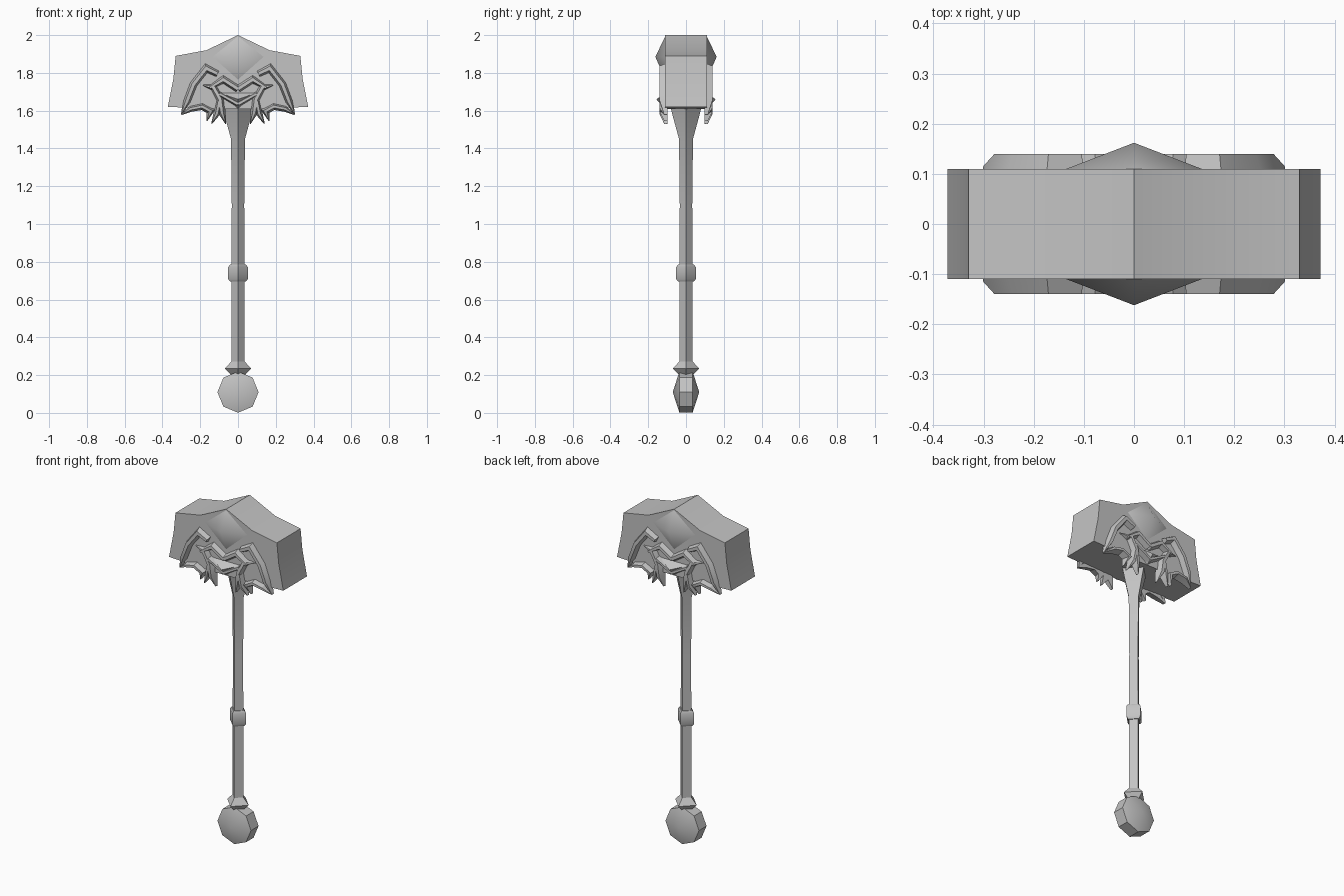
import bpy, bmesh, math
from mathutils import Vector

cube = bpy.data.objects.get("Cube")
if cube:
    bpy.data.objects.remove(cube, do_unlink=True)

# One plain stone-grey material
GREY = (0.55, 0.55, 0.55, 1)
stone = bpy.data.materials.new("stone grey")
stone.use_nodes = True
stone.diffuse_color = GREY
stone.node_tree.nodes["Principled BSDF"].inputs["Base Color"].default_value = GREY


def finish(name, bm, smooth=30):
    """Turn a bmesh into a named, shaded object."""
    bmesh.ops.recalc_face_normals(bm, faces=bm.faces)
    mesh = bpy.data.meshes.new(name)
    bm.to_mesh(mesh)
    bm.free()
    mesh.materials.append(stone)
    obj = bpy.data.objects.new(name, mesh)
    bpy.context.collection.objects.link(obj)
    bpy.ops.object.select_all(action='DESELECT')
    obj.select_set(True)
    bpy.context.view_layer.objects.active = obj
    bpy.ops.object.shade_smooth_by_angle(angle=math.radians(smooth))
    return obj


def loft(bm, rings):
    """Skin a list of equal vertex rings and cap both ends."""
    rings = [[bm.verts.new(p) for p in r] for r in rings]
    n = len(rings[0])
    for a, b in zip(rings, rings[1:]):
        for i in range(n):
            j = (i + 1) % n
            bm.faces.new((a[i], a[j], b[j], b[i]))
    bm.faces.new(rings[0])
    bm.faces.new(rings[-1])


def diamond_shaft(name, profile):
    """Four-sided shaft with its edges on the axes, from (radius, z) pairs."""
    bm = bmesh.new()
    loft(bm, [[(r, 0, z), (0, r, z), (-r, 0, z), (0, -r, z)] for r, z in profile])
    finish(name, bm)


def pyramid(bm, corners, y, apex):
    """Pyramid standing out from the plane at depth y."""
    base = [bm.verts.new((x, y, z)) for x, z in corners]
    tip = bm.verts.new(apex)
    for i, v in enumerate(base):
        bm.faces.new((v, base[(i + 1) % len(base)], tip))
    bm.faces.new(base)


def strand(bm, path, side, mirror):
    """Bevelled relief band along (x, z, half width) points."""
    pts = [Vector((x, z)) for x, z, w in path]
    rings = []
    for i, (x, z, w) in enumerate(path):
        d0 = (pts[i] - pts[max(i - 1, 0)]).normalized()
        d1 = (pts[min(i + 1, len(pts) - 1)] - pts[i]).normalized()
        d = (d0 + d1).normalized()
        miter = 1 / max(d.dot(d1 if d1.length else d0), 0.6)
        n = Vector((-d.y, d.x)) * max(w, 0.002) * miter
        rim = 0.14 if w > 0.004 else 0.115
        ring = []
        for k, y in ((-1, 0.098), (-0.4, rim), (0.4, rim), (1, 0.098)):
            p = pts[i] + n * k
            ring.append((p.x * mirror, y * side, p.y))
        rings.append(ring)
    loft(bm, rings)


# Hammer head: half outline mirrored and extruded
half = [(0.167, 1.92), (0.33, 1.89), (0.342, 1.77), (0.372, 1.62), (0.1, 1.61)]
outline = [(0, 2.0)] + half + [(-x, z) for x, z in reversed(half)]
bm = bmesh.new()
loft(bm, [[(x, y, z) for x, z in outline] for y in (-0.11, 0.11)])
finish("hammer_head", bm)

# Handle with flared top, grip band and lower collar
diamond_shaft("handle", [(0.035, 0.19), (0.035, 0.75), (0.033, 1.1),
                         (0.037, 1.45), (0.075, 1.59), (0.085, 1.63)])
diamond_shaft("grip_band", [(0.042, 0.695), (0.052, 0.708), (0.052, 0.772), (0.042, 0.785)])
diamond_shaft("lower_collar", [(0.035, 0.2), (0.07, 0.235), (0.035, 0.272)])

# Pommel: eight-sided disc with raised pointed faces
R, CZ = 0.109, 0.11
rim = [(R * math.sin(math.tau * i / 8), CZ + R * math.cos(math.tau * i / 8)) for i in range(8)]
bm = bmesh.new()
loops = []
for y in (-0.035, 0.035):
    ring = [bm.verts.new((x, y, z)) for x, z in rim]
    tip = bm.verts.new((0, 2 * y, CZ))
    for i in range(8):
        bm.faces.new((ring[i], ring[(i + 1) % 8], tip))
    loops.append(ring)
for i in range(8):
    j = (i + 1) % 8
    bm.faces.new((loops[0][i], loops[0][j], loops[1][j], loops[1][i]))
finish("pommel", bm)

# Relief bands of one half of the emblem
BANDS = {
    "wing": [(-0.3, 1.58, 0), (-0.27, 1.65, 0.022), (-0.235, 1.74, 0.023),
             (-0.168, 1.825, 0.023), (-0.108, 1.795, 0.02)],
    "foot": [(-0.3, 1.578, 0), (-0.25, 1.61, 0.016), (-0.19, 1.622, 0.018),
             (-0.143, 1.597, 0.018), (-0.165, 1.545, 0)],
    "horn": [(-0.195, 1.735, 0), (-0.13, 1.725, 0.02), (-0.095, 1.66, 0.022),
             (-0.085, 1.59, 0.02), (-0.065, 1.53, 0)],
    "claw": [(-0.1, 1.65, 0.016), (-0.112, 1.585, 0.018), (-0.14, 1.53, 0)],
    "brow": [(-0.15, 1.72, 0.012), (-0.078, 1.765, 0.022), (0, 1.715, 0.022)],
    "cheek": [(-0.1, 1.69, 0.014), (0, 1.635, 0.018)],
}
for side, label in ((-1, "front"), (1, "back")):
    for name, path in BANDS.items():
        bm = bmesh.new()
        for mirror in (1, -1):
            strand(bm, path, side, mirror)
        finish(f"{label}_emblem_{name}", bm)

    # Central nose point and the faceted boss above it
    bm = bmesh.new()
    pyramid(bm, [(-0.1, 1.695), (0.1, 1.695), (0, 1.61)], 0.108 * side, (0, 0.157 * side, 1.66))
    finish(f"{label}_emblem_nose", bm)
    bm = bmesh.new()
    pyramid(bm, [(0, 1.998), (0.14, 1.885), (0, 1.76), (-0.14, 1.885)],
            0.108 * side, (0, 0.162 * side, 1.885))
    finish(f"{label}_boss", bm, 50)
